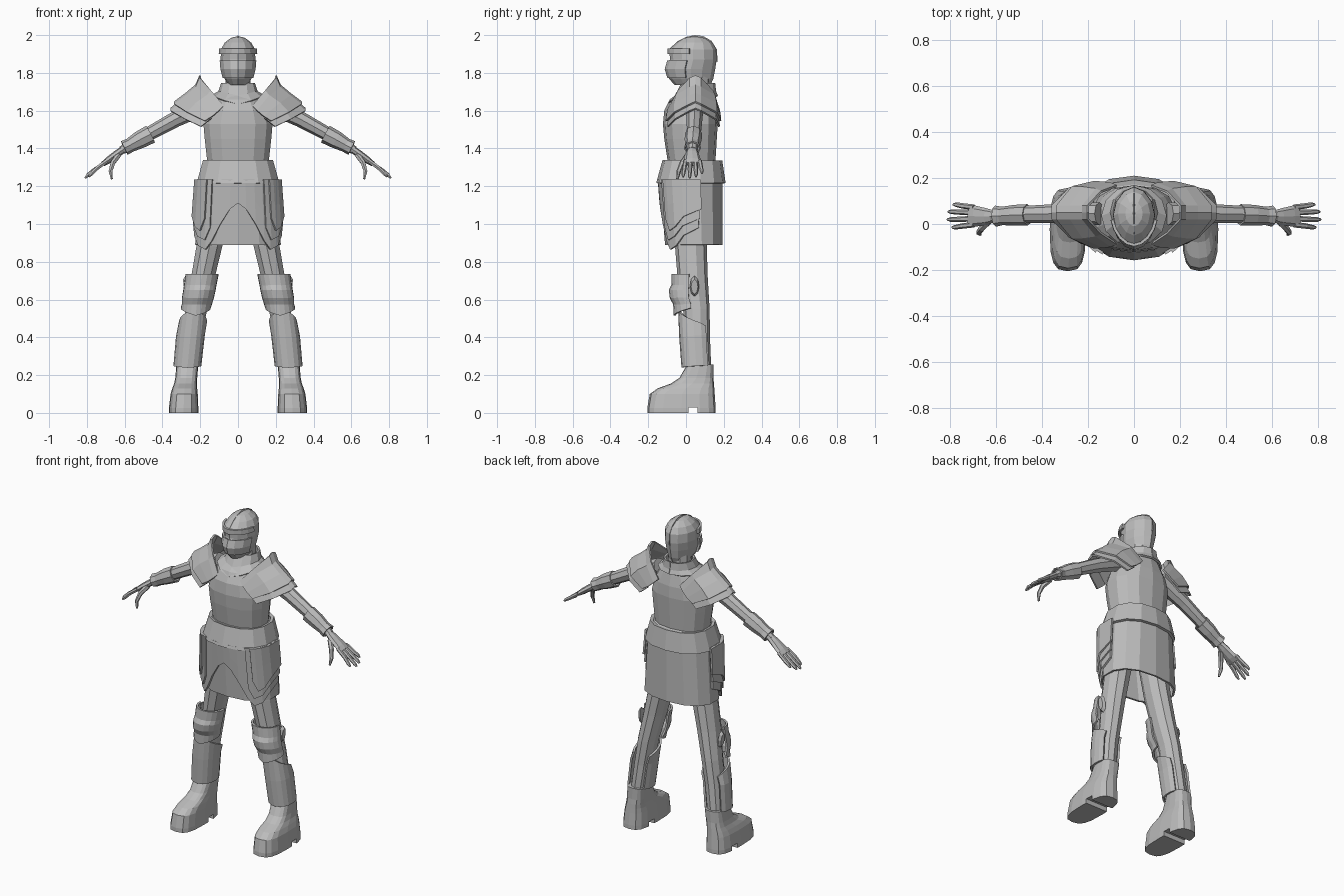
import bpy, bmesh, math
from mathutils import Vector

steel = bpy.data.materials.new("steel grey")
steel.diffuse_color = (0.5, 0.5, 0.5, 1)


def rp(spec, deg, off=0.0, p=1.0):
    """Point on a horizontal ring (z, centre x, half width, front y, back y); 0 deg is the front."""
    z, cx, hw, yf, yb = spec
    s, c = math.sin(math.radians(deg)), math.cos(math.radians(deg))
    s = math.copysign(abs(s) ** p, s)
    c = math.copysign(abs(c) ** p, c)
    return Vector((cx + (hw + off) * s, (yf + yb) / 2 - ((yb - yf) / 2 + off) * c, z))


def loft(name, rows, closed=True, caps=True, thick=0.0, mirror=False):
    """Skin rows of points; closed rows make tubes, open rows make plates."""
    bm = bmesh.new()
    vs = [[bm.verts.new(p) for p in r] for r in rows]
    n = len(rows[0])
    for a, b in zip(vs, vs[1:]):
        for i in range(n if closed else n - 1):
            j = (i + 1) % n
            bm.faces.new((a[i], a[j], b[j], b[i]))
    if closed and caps:
        bm.faces.new(vs[0][::-1])
        bm.faces.new(vs[-1])
    bmesh.ops.recalc_face_normals(bm, faces=bm.faces)
    me = bpy.data.meshes.new(name)
    bm.to_mesh(me)
    bm.free()
    me.materials.append(steel)
    ob = bpy.data.objects.new(name, me)
    bpy.context.collection.objects.link(ob)
    if thick:
        m = ob.modifiers.new("thickness", 'SOLIDIFY')
        m.thickness, m.offset = thick, 0
    if mirror:
        ob.modifiers.new("mirror", 'MIRROR')
    return ob


def stack(name, specs, n=12, p=1.0, **kw):
    return loft(name, [[rp(s, 360 * i / n, 0, p) for i in range(n)] for s in specs], **kw)


def arc(name, specs, degs, off=0.0, drop=None, p=1.0, **kw):
    """Open plate wrapped round part of a stack; drop(row, deg) shifts its edge in z."""
    rows = [[rp(s, d, off, p) + Vector((0, 0, drop(k, d) if drop else 0)) for d in degs]
            for k, s in enumerate(specs)]
    return loft(name, rows, closed=False, thick=0.012, **kw)


def tube(name, path, n=8, **kw):
    """Limb along (x, y, z, radius sideways, radius upward)."""
    pts = [Vector(q[:3]) for q in path]
    rows = []
    for k, q in enumerate(path):
        d = (pts[min(k + 1, len(pts) - 1)] - pts[max(k - 1, 0)]).normalized()
        side = (Vector((0, 1, 0)) - d * d.y).normalized()
        up = d.cross(side)
        rows.append([pts[k] + side * q[3] * math.cos(math.tau * i / n)
                     + up * q[4] * math.sin(math.tau * i / n) for i in range(n)])
    return loft(name, rows, mirror=True, **kw)


# Helmet, visor, and crest
stack("neck", [(1.66, 0, .075, -.01, .13), (1.78, 0, .068, 0, .13)], n=10)
helmet = [(1.735, 0, .05, -.06, .13), (1.77, 0, .072, -.09, .145), (1.82, 0, .086, -.105, .155),
          (1.87, 0, .092, -.085, .162), (1.925, 0, .09, -.088, .16), (1.96, 0, .07, -.05, .14),
          (1.985, 0, .038, -.01, .1), (1.992, 0, .01, .03, .06)]
stack("helmet", helmet, p=1.08)
arc("brow_plate", [(1.9, 0, .092, -.085, .162), (1.93, 0, .09, -.085, .16)],
    range(-80, 81, 20), .006, p=1.08)
arc("mouth_plate", [(1.775, 0, .074, -.088, .145), (1.82, 0, .086, -.102, .155), (1.865, 0, .09, -.088, .16)],
    range(-75, 76, 25), .005, p=1.08)
crest = [(-.085, 1.93), (-.045, 1.967), (0, 1.99), (.045, 2.0), (.09, 1.995), (.135, 1.97),
         (.163, 1.925), (.168, 1.86)]
loft("helmet_crest", [[(x, y + (.04 - y) * f, z - .09 * f) for x, f in
                       ((-.006, .15), (0, 0), (.006, .15), (0, .3))] for y, z in crest])

# Gorget with a V front
arc("gorget", [(1.745, 0, .08, -.015, .145), (1.7, 0, .095, -.05, .15), (1.675, 0, .135, -.09, .16)],
    range(-180, 181, 30), .004, lambda k, d: -.045 * k / 2 * max(0, 1 - abs(d) / 70))

# Breastplate
stack("breastplate", [(1.32, 0, .165, -.095, .155), (1.45, 0, .18, -.115, .163), (1.53, 0, .187, -.122, .168),
                      (1.6, 0, .165, -.115, .165), (1.66, 0, .125, -.085, .152), (1.71, 0, .075, -.02, .14)],
      n=14, p=.85)

# Belt, skirt, and layered tassets
stack("belt", [(1.335, 0, .18, -.115, .182), (1.215, 0, .214, -.148, .2)], n=14, p=.85, thick=.02, caps=False)
stack("belt_top", [(1.325, 0, .175, -.11, .178), (1.333, 0, .16, -.095, .16)], n=14, p=.85)
skirt = [(1.235, 0, .2, -.132, .188), (.89, 0, .226, -.105, .188)]
stack("skirt", skirt, n=14, p=.85, thick=.012, caps=False)


def tasset(name, off, hems):
    degs = [h[0] for h in hems]
    rows = []
    for f in (0, .5, 1):
        row = []
        for d, zb in hems:
            a, b = rp(skirt[0], d, off, .85), rp(skirt[1], d, off, .85)
            row.append(a.lerp(b, f * (1.235 - zb) / .345))
        rows.append(row)
    loft(name, rows, closed=False, thick=.012, mirror=True)


tasset("tasset_lower", .012, [(0, 1.11), (8, 1.08), (20, 1.0), (32, .91), (42, .865), (58, .885), (75, .94), (98, .98)])
tasset("tasset_middle", .021, [(34, .98), (42, .915), (58, .935), (75, .99), (100, 1.03)])
tasset("tasset_upper", .03, [(42, 1.03), (50, .965), (62, .985), (78, 1.04), (102, 1.08)])

# Legs
stack("leg", [(1.1, .11, .08, -.06, .11), (.88, .152, .072, -.058, .11), (.72, .185, .066, -.045, .115),
              (.55, .22, .06, -.015, .125), (.4, .245, .056, -.01, .127), (.2, .27, .052, .02, .135)],
      n=10, mirror=True)

# Knee guards with a pointed lower edge and side wings
knee = [(.735, .19, .082, -.07, .09), (.675, .2, .08, -.072, .09), (.65, .204, .08, -.085, .095),
        (.61, .212, .079, -.08, .095), (.575, .218, .074, -.062, .1), (.53, .224, .073, -.06, .1)]
arc("knee_guard", knee, range(-95, 96, 19), 0,
    lambda k, d: (.04 * abs(d) / 95 - .015) if k == 5 else 0, mirror=True)
tube("knee_wing", [(.27, .045, .67, .025, .055), (.287, .045, .668, .018, .04)])

# Greaves
arc("greave", [(.55, .237, .068, -.036, .125), (.4, .252, .07, -.03, .128), (.24, .268, .068, -.018, .135)],
    range(-132, 133, 22), 0, lambda k, d: -.09 * abs(d) / 132 if k == 0 else .012 * abs(d) / 132,
    mirror=True, p=.85)

# Boots with an arch notch in the sole
boot = stack("boot", [(0, .288, .078, -.205, .157), (.025, .288, .078, -.205, .157), (.1, .285, .072, -.192, .152),
                      (.13, .282, .066, -.15, .15), (.155, .278, .06, -.08, .148), (.185, .274, .058, -.035, .145),
                      (.255, .268, .058, .005, .145)], n=16, p=.65)
loftbox = [[(x, y, z) for x, y in ((.1, .012), (.5, .012), (.5, .06), (.1, .06))] for z in (-.05, .028)]
cutter = loft("notch_cutter", loftbox)
cutter.hide_render = True
cut = boot.modifiers.new("notch", 'BOOLEAN')
cut.operation, cut.object = 'DIFFERENCE', cutter
bpy.context.view_layer.objects.active = boot
bpy.ops.object.modifier_apply(modifier="notch")
bpy.data.objects.remove(cutter)
boot.modifiers.new("mirror", 'MIRROR')

# Arms and bracers
tube("arm", [(.15, .045, 1.64, .05, .05), (.33, .045, 1.555, .042, .042), (.47, .042, 1.478, .037, .037),
             (.57, .036, 1.42, .03, .03), (.615, .033, 1.39, .026, .022)])
tube("bracer", [(.462, .04, 1.476, .042, .046), (.52, .038, 1.446, .041, .043), (.572, .035, 1.417, .036, .034),
                (.602, .034, 1.402, .042, .036)], caps=False, thick=.008)

# Hands
tube("palm", [(.6, .033, 1.4, .024, .019), (.64, .032, 1.372, .036, .02), (.69, .034, 1.335, .046, .018),
              (.715, .036, 1.318, .045, .013)])
for k, (y, tipx, tipz) in enumerate(((-.003, .79, 1.25), (.023, .81, 1.243), (.049, .806, 1.25), (.073, .785, 1.268))):
    ty = y + (y - .035) * .3
    tube(f"finger_{k + 1}", [(.695, y, 1.333, .012, .012), (.745, (y + ty) / 2, 1.297, .012, .012),
                             (tipx - .012, ty, tipz + .012, .01, .01), (tipx, ty, tipz, .005, .005)], n=6)
tube("thumb", [(.632, .012, 1.365, .018, .016), (.662, -.02, 1.325, .014, .014),
               (.675, -.038, 1.28, .012, .011), (.668, -.046, 1.238, .006, .006)], n=6)


# Pauldrons: arches described by crown, shoulder, and base points at each station
def pauldron(name, stations):
    rows = []
    for (px, pz), (mx, mz, my), (bx, bz, by) in stations:
        rows.append([(bx, .04 - by, bz), (mx, .05 - my, mz), (px, .022, pz - .012), (px, .05, pz),
                     (px, .078, pz - .012), (mx, .05 + my, mz), (bx, .04 + by, bz)])
    loft(name, rows, closed=False, thick=.01, mirror=True)


pauldron("pauldron_upper", [((.2, 1.785), (.142, 1.705, .09), (.075, 1.625, .125)),
                            ((.222, 1.735), (.165, 1.68, .1), (.1, 1.6, .135)),
                            ((.275, 1.69), (.222, 1.64, .108), (.135, 1.57, .14)),
                            ((.335, 1.645), (.268, 1.59, .11), (.175, 1.545, .142))])
pauldron("pauldron_lower", [((.3, 1.66), (.235, 1.61, .1), (.14, 1.56, .13)),
                            ((.355, 1.61), (.28, 1.555, .105), (.195, 1.515, .135))])
